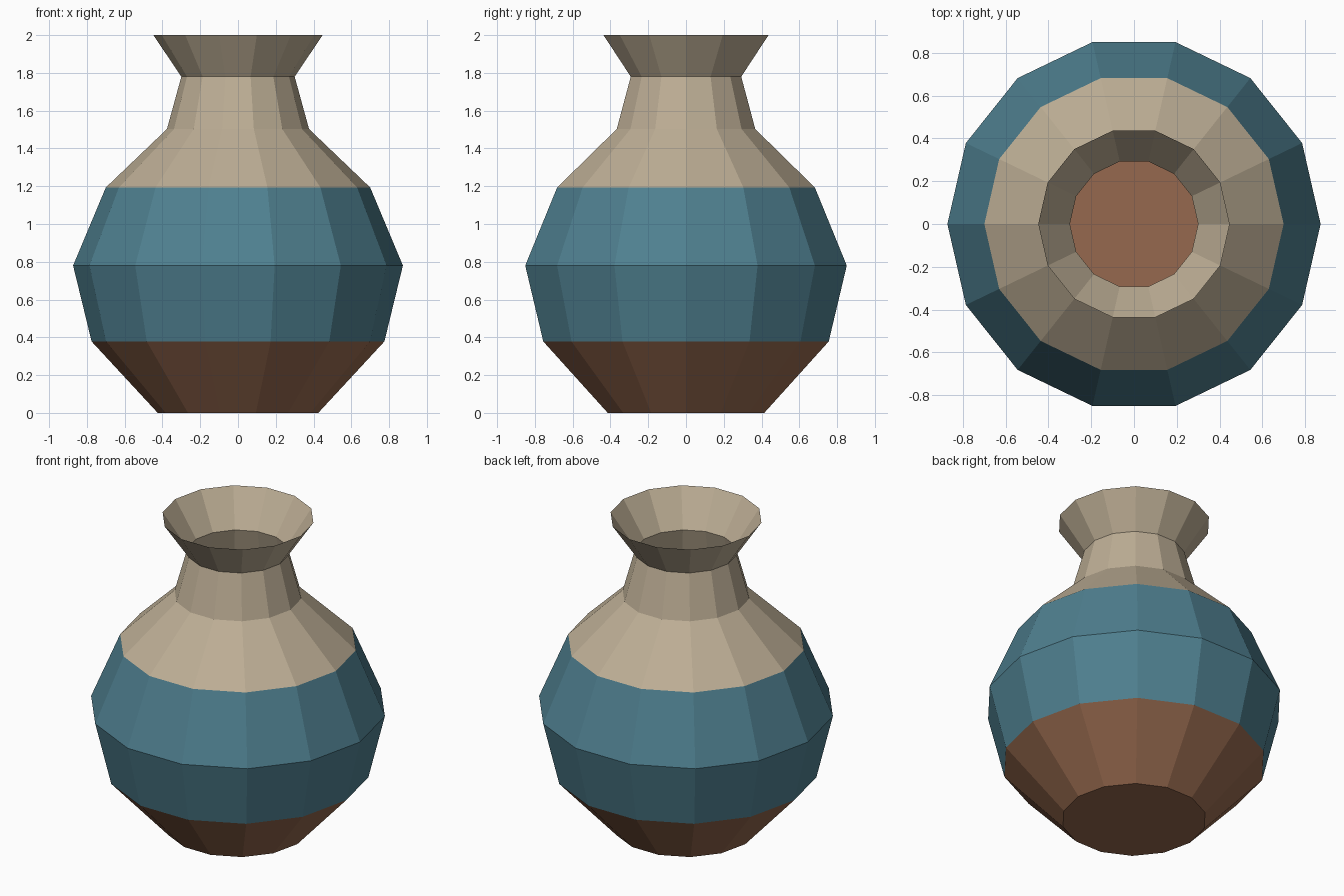
import bpy
import bmesh
from math import cos, sin, tau

cube = bpy.data.objects.get("Cube")
if cube:
    bpy.data.objects.remove(cube, do_unlink=True)

SIDES = 14


def make_material(name, rgb):
    # display colour (0-255) to linear
    color = [(c / 255 / 12.92 if c < 11 else ((c / 255 + 0.055) / 1.055) ** 2.4) for c in rgb] + [1.0]
    mat = bpy.data.materials.new(name)
    mat.use_nodes = True
    mat.diffuse_color = color
    bsdf = next(n for n in mat.node_tree.nodes if n.type == 'BSDF_PRINCIPLED')
    bsdf.inputs["Base Color"].default_value = color
    bsdf.inputs["Roughness"].default_value = 0.9
    return mat


BROWN, BLUE, BEIGE = range(3)
materials = [
    make_material("clay brown", (150, 105, 78)),
    make_material("teal glaze", (79, 128, 144)),
    make_material("sand beige", (189, 174, 149)),
]

# Profile from foot to rim: radius, height, colour of the band above
profile = [
    (0.425, 0.0, BROWN),
    (0.775, 0.378, BLUE),
    (0.873, 0.78, BLUE),
    (0.70, 1.193, BEIGE),
    (0.376, 1.503, BEIGE),
    (0.30, 1.78, BEIGE),
    (0.448, 2.0, None),
]

bm = bmesh.new()
rings = []
for radius, height, _ in profile:
    rings.append([bm.verts.new((radius * cos(tau * i / SIDES), radius * sin(tau * i / SIDES), height))
                  for i in range(SIDES)])

# Thin faceted wall, one colour per band
for (_, _, color), low, high in zip(profile, rings, rings[1:]):
    for i in range(SIDES):
        j = (i + 1) % SIDES
        bm.faces.new((low[i], low[j], high[j], high[i])).material_index = color

# Closed floor; the mouth stays open
bm.faces.new(rings[0][::-1]).material_index = BROWN

mesh = bpy.data.meshes.new("vase_body")
bm.to_mesh(mesh)
bm.free()
for mat in materials:
    mesh.materials.append(mat)
vase = bpy.data.objects.new("vase_body", mesh)
bpy.context.collection.objects.link(vase)
